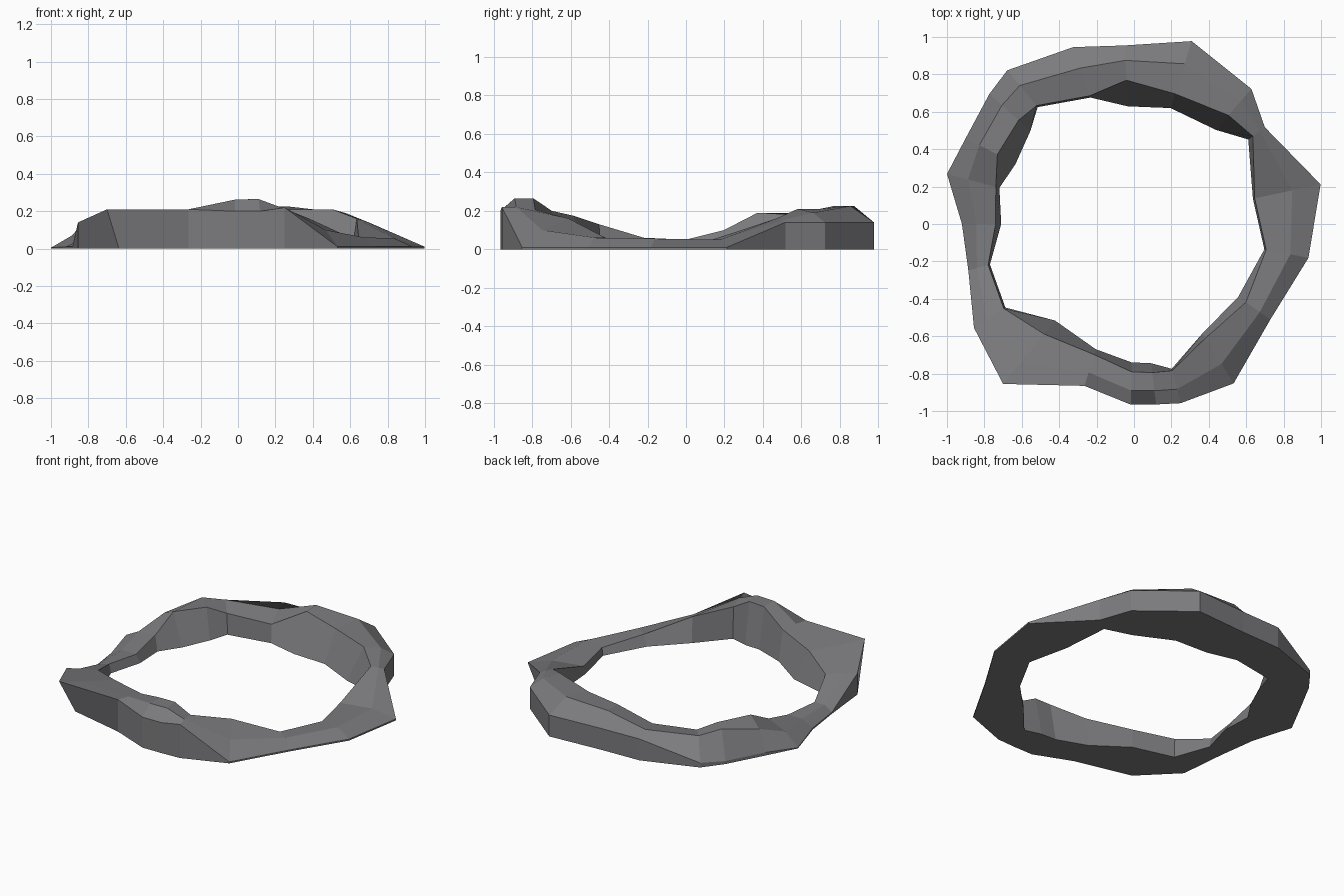
import bpy, bmesh, math

# Flat grey stone colour
stone = bpy.data.materials.new("grey stone")
stone.diffuse_color = (0.20, 0.20, 0.21, 1)

# Rough cross-sections around the ring:
# angle, outer radius, outer height, ridge height, inner top radius, inner top height, inner foot radius
SECTIONS = [
    (12, 1.02, .01, .05, .66, .05, .65),
    (36.5, .87, .14, .15, .79, .16, .76),
    (49, .957, .14, .19, .77, .21, .667),
    (72.5, 1.025, .14, .225, .73, .21, .65),
    (93, .956, .14, .225, .77, .225, .63),
    (109, 1.0, .14, .15, .725, .12, .715),
    (129.5, 1.065, .03, .16, .82, .135, .81),
    (138, 1.04, .02, .19, .83, .18, .745),
    (153, 1.01, .02, .14, .82, .19, .71),
    (165, 1.035, .005, .07, .765, .10, .745),
    (180, .92, .01, .05, .74, .05, .71),
    (195.7, .92, .01, .05, .81, .06, .80),
    (213, 1.02, .14, .14, .83, .13, .82),
    (230.7, 1.105, .21, .19, .76, .175, .667),
    (253, .905, .21, .21, .73, .20, .70),
    (269, .966, .20, .262, .79, .262, .74),
    (277, .972, .20, .265, .80, .265, .75),
    (284.6, .99, .22, .22, .81, .205, .80),
    (302, 1.005, .01, .10, .72, .16, .69),
    (325, .89, .01, .06, .73, .06, .68),
    (349, .95, .01, .055, .72, .05, .71),
]
RIDGE = .57            # where the ridge sits between inner and outer edge

# Low rock ring lofted through the cross-sections
bm = bmesh.new()
rings = []
for deg, ro, zo, zr, ri, zi, rf in SECTIONS:
    a = math.radians(deg)
    undercut = .10 if 225 < deg < 235 else 0      # overhanging front-left corner
    profile = [(ro - undercut, 0), (ro, zo), (ri + RIDGE * (ro - ri), zr), (ri, zi), (rf, 0)]
    rings.append([bm.verts.new((r * math.cos(a), r * math.sin(a), z)) for r, z in profile])

for i, ring in enumerate(rings):
    nxt = rings[(i + 1) % len(rings)]
    for k in range(len(ring)):
        j = (k + 1) % len(ring)
        bm.faces.new((ring[k], nxt[k], nxt[j], ring[j]))
bmesh.ops.recalc_face_normals(bm, faces=bm.faces[:])

mesh = bpy.data.meshes.new("rock_ring")
bm.to_mesh(mesh)
bm.free()
mesh.materials.append(stone)
bpy.context.collection.objects.link(bpy.data.objects.new("rock_ring", mesh))
